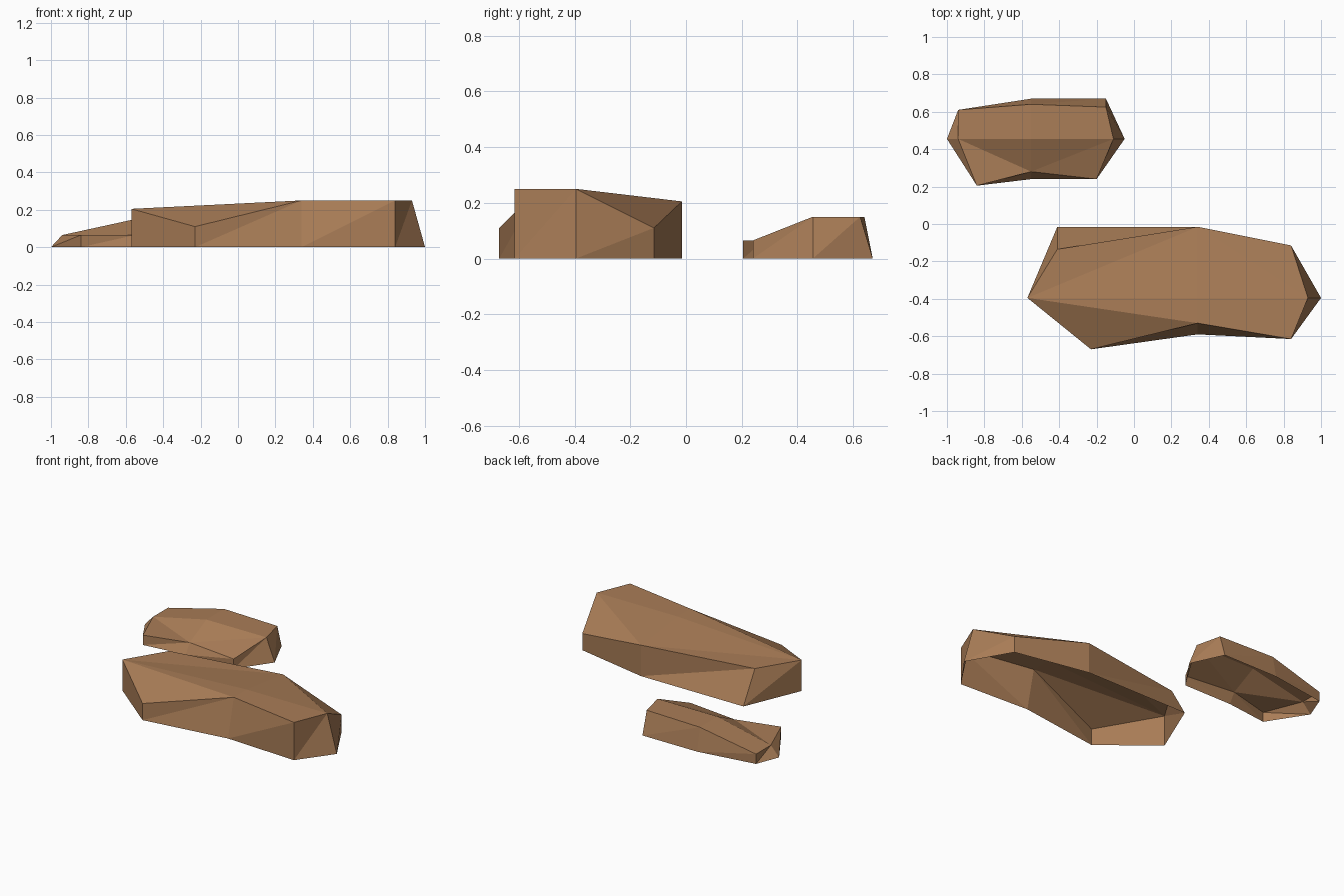
import bpy, bmesh

brown = bpy.data.materials.new("rock brown")
brown.diffuse_color = (0.40, 0.205, 0.095, 1)


def rock(name, ring, centre):
    """Open-bottomed faceted rock; ring rows are base x, y, top x, y, z."""
    bm = bmesh.new()
    base = [bm.verts.new((r[0], r[1], 0)) for r in ring]
    top = [bm.verts.new(r[2:]) for r in ring]
    mid = bm.verts.new(centre)
    n = len(ring)
    # walls, each split along a diagonal (ring runs clockwise from above)
    for i in range(n):
        j = (i + 1) % n
        bm.faces.new((base[j], base[i], top[i]))
        bm.faces.new((base[j], top[i], top[j]))
    # top: each quarter has a bevelled corner triangle and an inner triangle
    for i in range(0, n, 2):
        a, b, c = top[i - 1], top[i], top[i + 1]
        bm.faces.new((c, b, a))
        bm.faces.new((mid, c, a))
    bm.normal_update()
    mesh = bpy.data.meshes.new(name)
    bm.to_mesh(mesh)
    bm.free()
    mesh.materials.append(brown)
    obj = bpy.data.objects.new(name, mesh)
    bpy.context.collection.objects.link(obj)


# large front rock
rock("large_rock", [
    (-0.41, -0.015, -0.41, -0.135, 0.205),
    (0.34, -0.015, 0.34, -0.015, 0.205),
    (0.84, -0.115, 0.84, -0.115, 0.11),
    (1.00, -0.395, 0.93, -0.395, 0.25),
    (0.84, -0.615, 0.84, -0.615, 0.25),
    (0.34, -0.59, 0.34, -0.53, 0.25),
    (-0.23, -0.67, -0.23, -0.67, 0.11),
    (-0.57, -0.395, -0.57, -0.395, 0.205),
], (0.34, -0.395, 0.25))

# small rear rock
rock("small_rock", [
    (-0.94, 0.61, -0.94, 0.61, 0.065),
    (-0.55, 0.67, -0.55, 0.64, 0.15),
    (-0.15, 0.67, -0.15, 0.625, 0.15),
    (-0.05, 0.455, -0.11, 0.455, 0.15),
    (-0.20, 0.24, -0.20, 0.24, 0.065),
    (-0.55, 0.24, -0.55, 0.28, 0.065),
    (-0.84, 0.205, -0.84, 0.205, 0.065),
    (-1.00, 0.455, -0.94, 0.455, 0.065),
], (-0.55, 0.455, 0.15))
